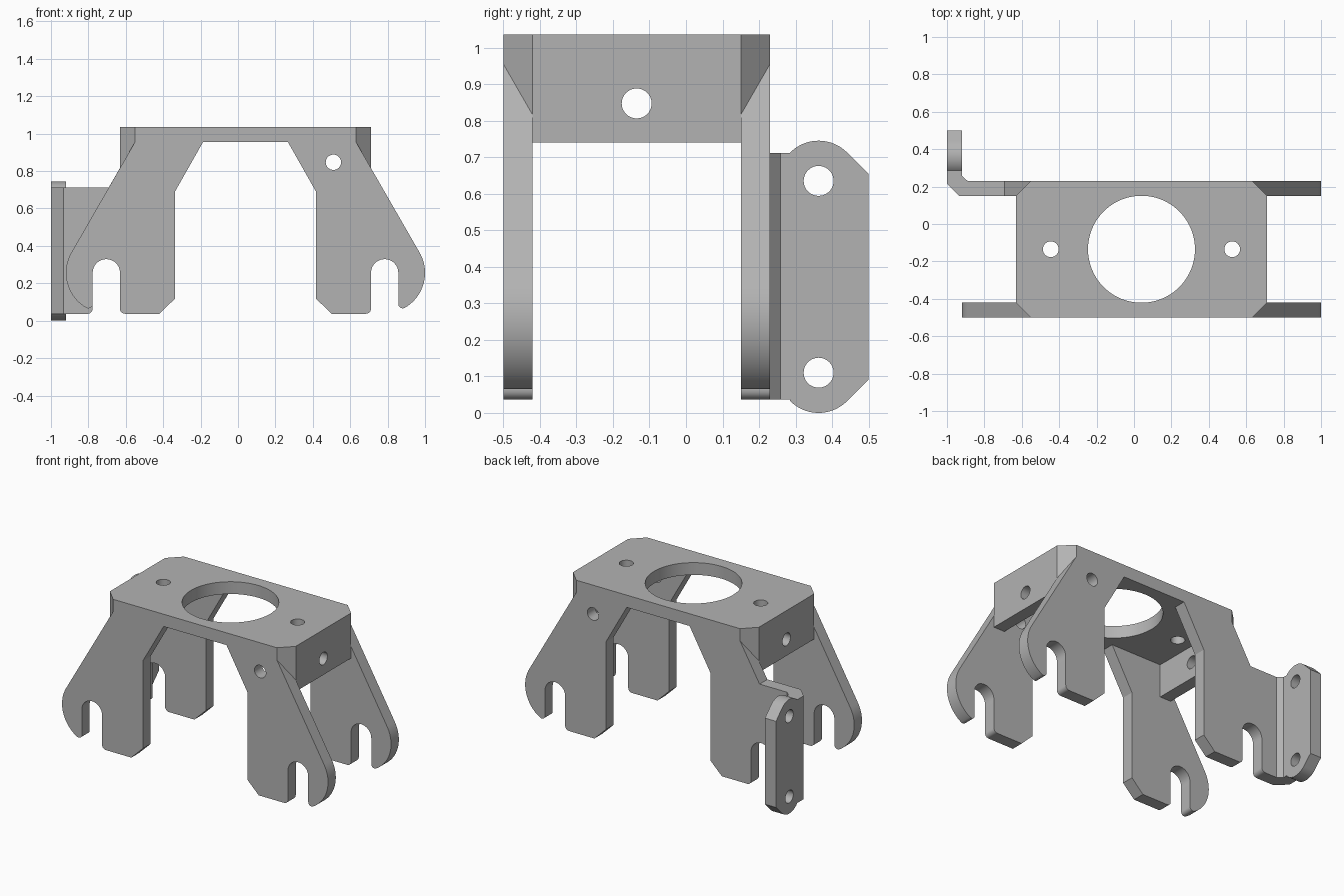
import bpy, bmesh
from math import sin, cos, radians
from mathutils import Vector

if "Cube" in bpy.data.objects:
    bpy.data.objects.remove(bpy.data.objects["Cube"])

steel = bpy.data.materials.new("plain_grey_metal")
steel.use_nodes = True
grey = (0.45, 0.45, 0.45, 1)
steel.diffuse_color = grey
steel.node_tree.nodes["Principled BSDF"].inputs["Base Color"].default_value = grey

MID_X, MID_Y = 0.04, -0.135      # centre of the main body
T = 0.08                         # sheet thickness
FRONT, BACK = -0.5, 0.23         # outer faces of the leg plates
TOP, UNDER = 1.035, 0.955        # top plate
END, SHOULDER = 0.711, 0.631     # outer end, start of the corner chamfer
FOOT = 0.037


def arc(cx, cy, r, a0, a1, n=16):
    angles = [radians(a0 + (a1 - a0) * i / n) for i in range(n + 1)]
    return [(cx + r * cos(a), cy + r * sin(a)) for a in angles]


def circle(cx, cy, r, n=40):
    return arc(cx, cy, r, 0, 360, n)[:-1]


def mirror(points):
    return [(2 * MID_X - x, z) for x, z in points]


def finish(name, bm):
    bmesh.ops.recalc_face_normals(bm, faces=bm.faces)
    mesh = bpy.data.meshes.new(name)
    bm.to_mesh(mesh)
    bm.free()
    mesh.materials.append(steel)
    obj = bpy.data.objects.new(name, mesh)
    bpy.context.collection.objects.link(obj)
    bpy.ops.object.select_all(action='DESELECT')
    obj.select_set(True)
    bpy.context.view_layer.objects.active = obj
    bpy.ops.object.shade_smooth_by_angle(angle=radians(25))
    return obj


def sheet(name, outline, axis, lo, hi, holes=()):
    """Extrude an outline with holes along one axis."""
    place = {'x': lambda a, b: (lo, a, b),
             'y': lambda a, b: (a, lo, b),
             'z': lambda a, b: (a, b, lo)}[axis]
    normal = Vector([float(axis == k) for k in 'xyz'])
    bm = bmesh.new()
    for loop in (outline, *holes):
        verts = [bm.verts.new(place(a, b)) for a, b in loop]
        for i, v in enumerate(verts):
            bm.edges.new((verts[i - 1], v))
    bmesh.ops.triangle_fill(bm, use_beauty=True, edges=bm.edges[:], normal=normal)
    ext = bmesh.ops.extrude_face_region(bm, geom=bm.faces[:])
    moved = [g for g in ext['geom'] if isinstance(g, bmesh.types.BMVert)]
    bmesh.ops.translate(bm, verts=moved, vec=normal * (hi - lo))
    return finish(name, bm)


# Top plate with chamfered corners, large bore and two bolt holes
plate = []
for sx, sy in ((1, 1), (-1, 1), (-1, -1), (1, -1)):
    hx, hy = END - MID_X, BACK - MID_Y
    corner = [(MID_X + sx * hx, MID_Y + sy * (hy - T)),
              (MID_X + sx * (hx - T), MID_Y + sy * hy)]
    plate += corner if sx * sy > 0 else corner[::-1]
bolt = circle(0.525, MID_Y, 0.042)
sheet("top_plate", plate, 'z', UNDER, TOP,
      [circle(MID_X, MID_Y, 0.286, 80), bolt, mirror(bolt)])

# Leg outlines: inner edge, foot, slot, then hook or side panel
SLOT_X, SLOT_Z, SLOT_R = 0.784, 0.256, 0.073
inner = [(SHOULDER, UNDER), (0.267, UNDER), (0.417, 0.69), (0.417, 0.118), (0.5, FOOT)]
foot = arc(SLOT_X - SLOT_R - 0.027, FOOT + 0.027, 0.027, 270, 360, 6)
slot = arc(SLOT_X, SLOT_Z, SLOT_R, 180, 0, 24)
hook = arc(0.88, 0.089, 0.023, 180, 300, 8) + arc(SLOT_X, SLOT_Z, 0.216, -60, 30, 24)[1:]
leg = inner + foot + slot + hook
panel_foot = arc(SLOT_X + SLOT_R + 0.027, FOOT + 0.027, 0.027, 180, 270, 6)
panel_leg = inner + foot + slot + panel_foot + [(0.97, FOOT), (0.97, 0.711), (0.772, 0.711)]

side_hole = [circle(0.51, 0.847, 0.041)]
sheet("front_left_leg", leg, 'y', FRONT, FRONT + T, side_hole)
sheet("front_right_leg", mirror(leg), 'y', FRONT, FRONT + T)
sheet("back_left_leg", leg, 'y', BACK - T, BACK, side_hole)
sheet("back_right_leg", mirror(panel_leg), 'y', BACK - T, BACK)

# End flanges and the sloped corner wedges beside them
y0, y1 = FRONT + T, BACK - T
flange = [(y0, 0.74), (y1, 0.74), (y1, UNDER), (y0, UNDER)]
for side, s in (("left", 1), ("right", -1)):
    outer, shoulder = [MID_X + s * (v - MID_X) for v in (END, SHOULDER)]
    sheet(side + "_end_flange", flange, 'x', min(outer, shoulder), max(outer, shoulder),
          [circle(MID_Y, 0.847, 0.041)])
    for row, yi, yo in (("front", y0, FRONT), ("back", y1, BACK)):
        bm = bmesh.new()
        for p in ((shoulder, yi, UNDER), (outer, yi, UNDER),
                  (shoulder, yo, UNDER), (outer, yi, 0.816)):
            bm.verts.new(p)
        bmesh.ops.convex_hull(bm, input=bm.verts)
        finish(row + "_" + side + "_corner", bm)

# Bent mounting ear behind the back right leg
EAR_Y, LOW, HIGH, EAR_R = 0.363, 0.11, 0.635, 0.11
lower = arc(EAR_Y, LOW, EAR_R, 225, 315, 20)
upper = arc(EAR_Y, HIGH, EAR_R, 45, 135, 20)
seam = lower[0][0]
bend = [(-0.89, y1), (-0.934, y1), (-1, 0.216), (-1, seam),
        (-0.92, seam), (-0.92, 0.258), (-0.89, BACK)]
sheet("ear_bend", bend, 'z', FOOT, 0.711)
reach = 0.5 - lower[-1][0]
ear = lower + [(0.5, lower[-1][1] + reach), (0.5, upper[0][1] - reach)] + upper
sheet("mounting_ear", ear, 'x', -1, -0.92,
      [circle(EAR_Y, LOW, 0.041), circle(EAR_Y, HIGH, 0.041)])
